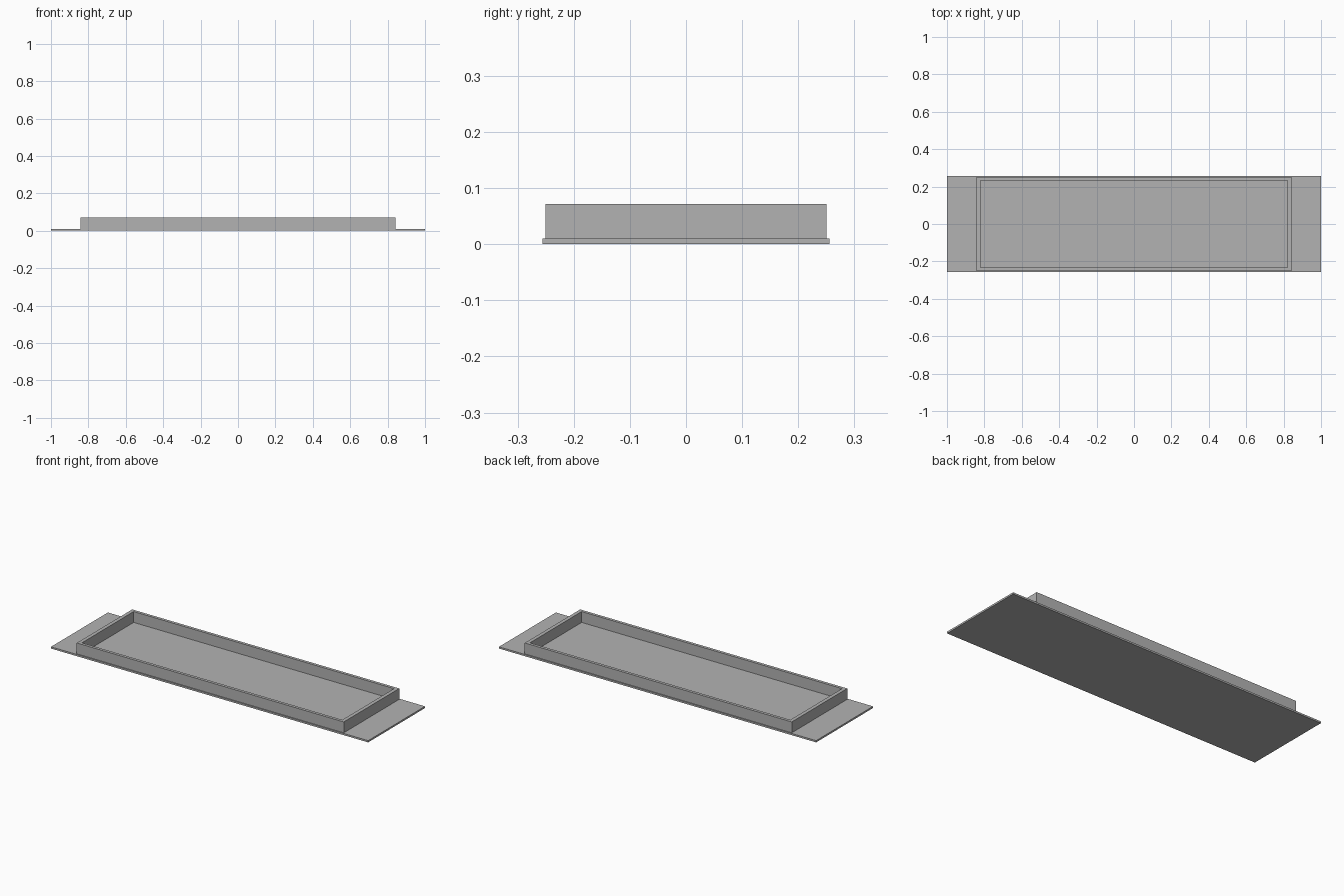
import bpy
import bmesh

cube = bpy.data.objects.get("Cube")
if cube:
    bpy.data.objects.remove(cube, do_unlink=True)

grey = bpy.data.materials.new("plain_grey")
grey.use_nodes = True
colour = (0.45, 0.45, 0.45, 1)
grey.diffuse_color = colour
grey.node_tree.nodes["Principled BSDF"].inputs["Base Color"].default_value = colour

PLATE_TOP, RIM_TOP = 0.01, 0.072


def add_part(name, bm):
    bmesh.ops.recalc_face_normals(bm, faces=bm.faces)
    mesh = bpy.data.meshes.new(name)
    bm.to_mesh(mesh)
    bm.free()
    mesh.materials.append(grey)
    obj = bpy.data.objects.new(name, mesh)
    bpy.context.collection.objects.link(obj)


def loop(bm, x, y, z):
    return [bm.verts.new((sx * x, sy * y, z))
            for sx, sy in ((-1, -1), (1, -1), (1, 1), (-1, 1))]


def bridge(bm, a, b):
    for i in range(4):
        j = (i + 1) % 4
        bm.faces.new((a[i], a[j], b[j], b[i]))


# Thin base plate, extending past both ends of the rim
bm = bmesh.new()
bottom, top = loop(bm, 1, 0.256, 0), loop(bm, 1, 0.256, PLATE_TOP)
bridge(bm, bottom, top)
bm.faces.new(bottom)
bm.faces.new(top)
add_part("base_plate", bm)

# Upright rectangular rim, open in the middle so the plate is its floor
bm = bmesh.new()
rings = [loop(bm, x, y, z) for x, y, z in (
    (0.842, 0.25, PLATE_TOP), (0.842, 0.25, RIM_TOP),
    (0.821, 0.233, RIM_TOP), (0.821, 0.233, PLATE_TOP))]
for i, ring in enumerate(rings):
    bridge(bm, ring, rings[(i + 1) % 4])
add_part("tray_rim", bm)
